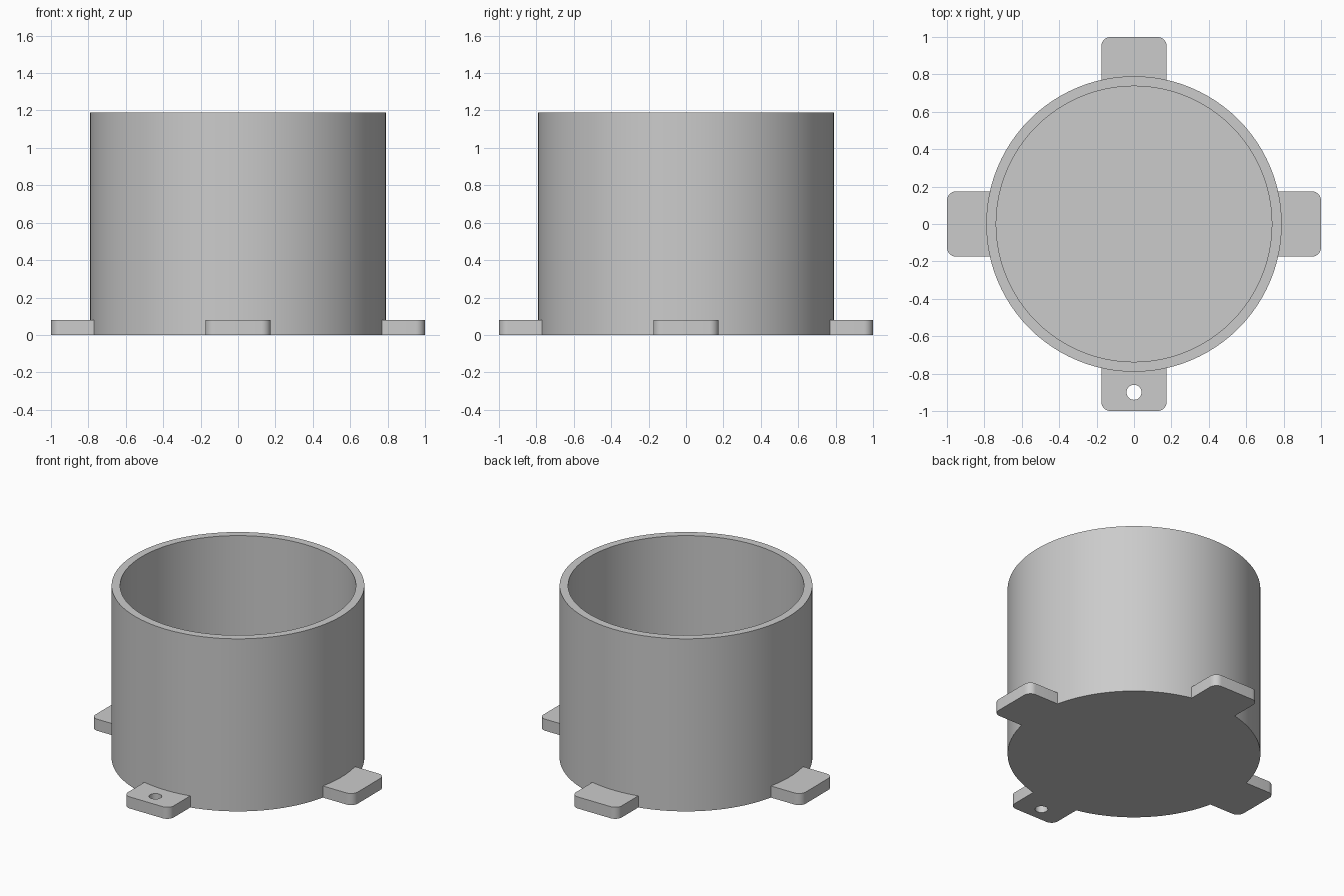
import bpy
import bmesh
from math import sin, cos, pi, asin, radians
from mathutils import Matrix

if "Cube" in bpy.data.objects:
    bpy.data.objects.remove(bpy.data.objects["Cube"], do_unlink=True)

OUTER, INNER, HEIGHT, FLOOR = 0.79, 0.737, 1.19, 0.08
TAB_HALF, TAB_TOP, TAB_CORNER = 0.175, 0.08, 0.05
HOLE_Y, HOLE_RADIUS = -0.9, 0.04
SEGMENTS = 96

grey = bpy.data.materials.new("light grey")
grey.use_nodes = True
colour = (0.6, 0.6, 0.6, 1)
grey.diffuse_color = colour
grey.node_tree.nodes["Principled BSDF"].inputs["Base Color"].default_value = colour


def add_object(name, bm):
    bmesh.ops.recalc_face_normals(bm, faces=bm.faces)
    mesh = bpy.data.meshes.new(name)
    bm.to_mesh(mesh)
    bm.free()
    mesh.materials.append(grey)
    obj = bpy.data.objects.new(name, mesh)
    bpy.context.collection.objects.link(obj)
    return obj


def activate(obj):
    bpy.ops.object.select_all(action="DESELECT")
    obj.select_set(True)
    bpy.context.view_layer.objects.active = obj


def smooth(obj):
    activate(obj)
    bpy.ops.object.shade_smooth_by_angle(angle=radians(30))


def make_cup():
    # Open round container: rings joined from the base, up and over the rim, to the floor
    bm = bmesh.new()
    rings = []
    for radius, z in ((OUTER, 0), (OUTER, HEIGHT), (INNER, HEIGHT), (INNER, FLOOR)):
        rings.append([bm.verts.new((radius * cos(2 * pi * i / SEGMENTS),
                                    radius * sin(2 * pi * i / SEGMENTS), z))
                      for i in range(SEGMENTS)])
    for low, high in zip(rings, rings[1:]):
        for i in range(SEGMENTS):
            j = (i + 1) % SEGMENTS
            bm.faces.new((low[i], low[j], high[j], high[i]))
    bm.faces.new(rings[0])
    bm.faces.new(rings[-1])
    return add_object("cup", bm)


def make_tab(name, angle):
    # Flat foot facing the front, rounded outside, curved inside to fit the wall
    fit = OUTER - 0.003
    spread = asin(TAB_HALF / fit)
    outline = []
    for i in range(13):
        a = spread * (1 - i / 6)
        outline.append((fit * sin(a), -fit * cos(a)))
    for side, start in ((-1, pi), (1, 1.5 * pi)):
        cx, cy = side * (TAB_HALF - TAB_CORNER), -1 + TAB_CORNER
        for i in range(9):
            a = start + pi / 2 * i / 8
            outline.append((cx + TAB_CORNER * cos(a), cy + TAB_CORNER * sin(a)))
    bm = bmesh.new()
    base = bm.faces.new([bm.verts.new((x, y, 0)) for x, y in outline])
    top = bmesh.ops.extrude_face_region(bm, geom=[base], use_keep_orig=True)
    bmesh.ops.translate(bm, vec=(0, 0, TAB_TOP),
                        verts=[v for v in top["geom"] if isinstance(v, bmesh.types.BMVert)])
    bmesh.ops.rotate(bm, verts=bm.verts, matrix=Matrix.Rotation(angle, 3, "Z"))
    return add_object(name, bm)


def drill(obj):
    # Screw hole through the foot
    bm = bmesh.new()
    bmesh.ops.create_cone(bm, cap_ends=True, segments=32, radius1=HOLE_RADIUS,
                          radius2=HOLE_RADIUS, depth=1,
                          matrix=Matrix.Translation((0, HOLE_Y, 0)))
    cutter = add_object("hole_cutter", bm)
    cutter.hide_render = True
    cut = obj.modifiers.new("hole", "BOOLEAN")
    cut.operation = "DIFFERENCE"
    cut.solver = "EXACT"
    cut.object = cutter
    activate(obj)
    bpy.ops.object.modifier_apply(modifier=cut.name)
    bpy.data.objects.remove(cutter, do_unlink=True)


smooth(make_cup())
for index, side in enumerate(("front", "left", "back", "right")):
    tab = make_tab(side + "_tab", index * pi / 2)
    if side == "front":
        drill(tab)
    smooth(tab)
